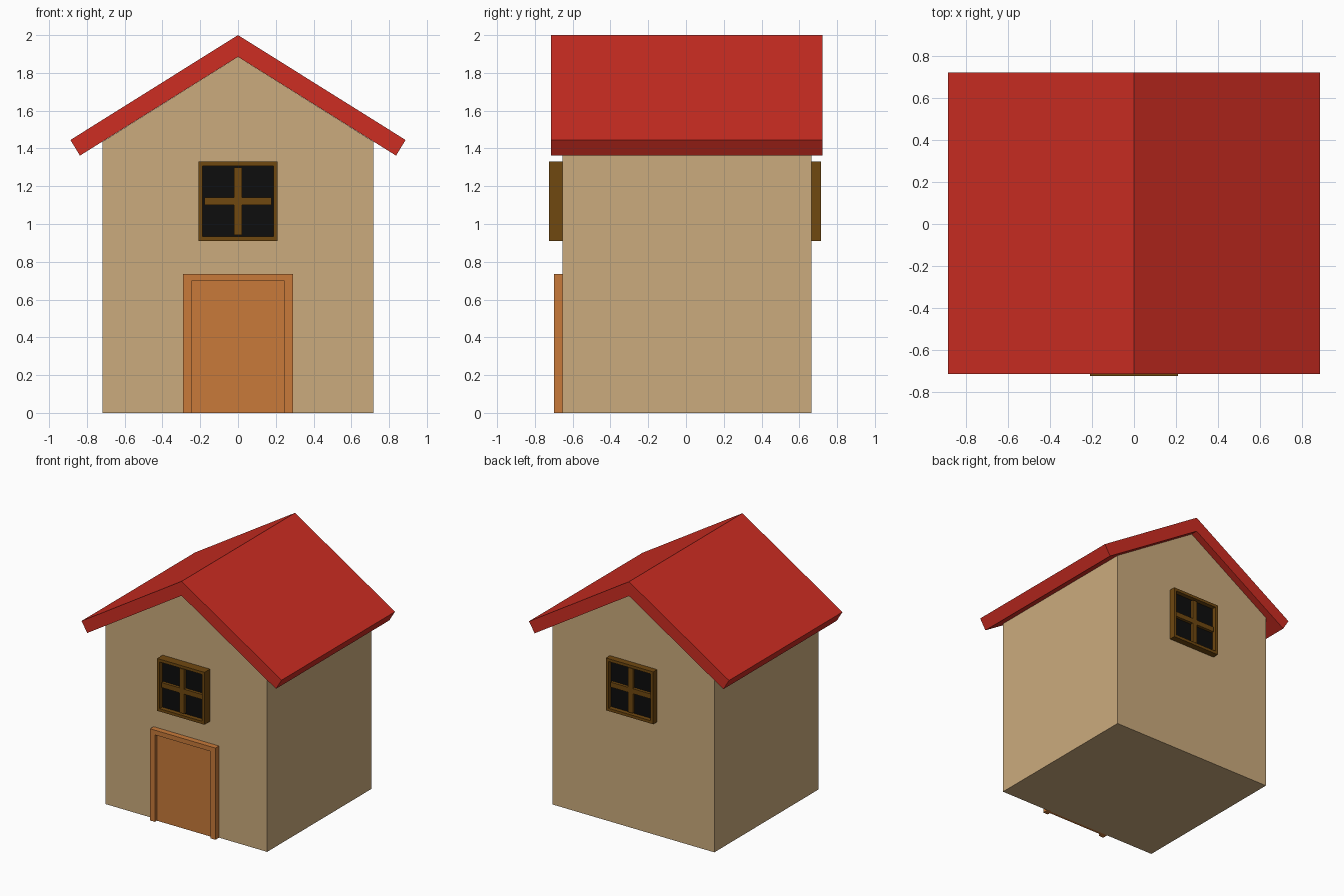
import bpy
import bmesh
from mathutils import Vector

cube = bpy.data.objects.get("Cube")
if cube:
    bpy.data.objects.remove(cube, do_unlink=True)


def material(name, rgb):
    mat = bpy.data.materials.new(name)
    mat.use_nodes = True
    mat.diffuse_color = (*rgb, 1)
    mat.node_tree.nodes["Principled BSDF"].inputs["Base Color"].default_value = (*rgb, 1)
    return mat


TAN = material("tan wall", (0.60, 0.407, 0.205))
RED = material("red roof", (0.61, 0.026, 0.016))
ORANGE = material("orange door wood", (0.578, 0.195, 0.042))
BROWN = material("brown window wood", (0.162, 0.065, 0.005))
BLACK = material("black glass", (0.004, 0.004, 0.004))


def finish(name, bm, *mats):
    bmesh.ops.recalc_face_normals(bm, faces=bm.faces)
    mesh = bpy.data.meshes.new(name)
    bm.to_mesh(mesh)
    bm.free()
    for mat in mats:
        mesh.materials.append(mat)
    obj = bpy.data.objects.new(name, mesh)
    bpy.context.collection.objects.link(obj)
    return obj


def prism(name, outline, y0, y1, mat):
    """Extrude an x-z outline from y0 to y1."""
    bm = bmesh.new()
    face = bm.faces.new([bm.verts.new((x, y0, z)) for x, z in outline])
    ext = bmesh.ops.extrude_face_region(bm, geom=[face])["geom"]
    verts = [v for v in ext if isinstance(v, bmesh.types.BMVert)]
    bmesh.ops.translate(bm, verts=verts, vec=(0, y1 - y0, 0))
    return finish(name, bm, mat)


def box(name, x0, x1, y0, y1, z0, z1, mat):
    return prism(name, [(x0, z0), (x1, z0), (x1, z1), (x0, z1)], y0, y1, mat)


def mirrored(half):
    """Complete an outline across x = 0."""
    return half + [(-x, z) for x, z in reversed(half) if x > 0]


# House body with gables
FRONT, BACK = -0.655, 0.665
prism("house_walls", [(-0.717, 0), (0.717, 0), (0.717, 1.436), (0, 1.885), (-0.717, 1.436)],
      FRONT, BACK, TAN)

# Roof: one bent slab
prism("roof", [(0, 2.0), (0.887, 1.445), (0.837, 1.362), (0, 1.885),
               (-0.837, 1.362), (-0.887, 1.445)], -0.715, 0.722, RED)

# Door frame and recessed panel
prism("door_frame", [(-0.29, 0), (-0.29, 0.735), (0.29, 0.735), (0.29, 0),
                     (0.247, 0), (0.247, 0.697), (-0.247, 0.697), (-0.247, 0)],
      -0.70, FRONT + 0.01, ORANGE)
box("door_panel", -0.247, 0.247, -0.675, FRONT + 0.01, 0, 0.697, ORANGE)


def window(side, wall, outer):
    """Frame with a sunk glass face and crossing bars."""
    out = -1 if outer < wall else 1
    half, rim, mid = 0.21, 0.032, 1.12
    bm = bmesh.new()
    bmesh.ops.create_cube(bm, size=1)
    bmesh.ops.scale(bm, verts=bm.verts, vec=(2 * half, abs(outer - wall), 2 * half))
    bmesh.ops.translate(bm, verts=bm.verts, vec=(0, (outer + wall) / 2, mid))
    bm.normal_update()
    front = max(bm.faces, key=lambda f: f.normal.y * out)
    bmesh.ops.inset_region(bm, faces=[front], thickness=rim)
    glass = bmesh.ops.extrude_discrete_faces(bm, faces=[front])["faces"][0]
    bmesh.ops.translate(bm, verts=glass.verts, vec=Vector((0, -out * 0.035, 0)))
    glass.material_index = 1
    finish(side + "_window_frame", bm, BROWN, BLACK)

    near, far = outer - out * 0.012, outer - out * 0.04
    y0, y1 = min(near, far), max(near, far)
    inner = half - rim
    box(side + "_window_upright", -0.02, 0.02, y0, y1, mid - inner, mid + inner, BROWN)
    for hand, sign in (("left", 1), ("right", -1)):
        x0, x1 = sorted((sign * 0.02, sign * inner))
        box(side + "_window_crossbar_" + hand, x0, x1, y0, y1, mid - 0.02, mid + 0.02, BROWN)


window("front", FRONT, -0.725)
window("back", BACK, 0.715)
